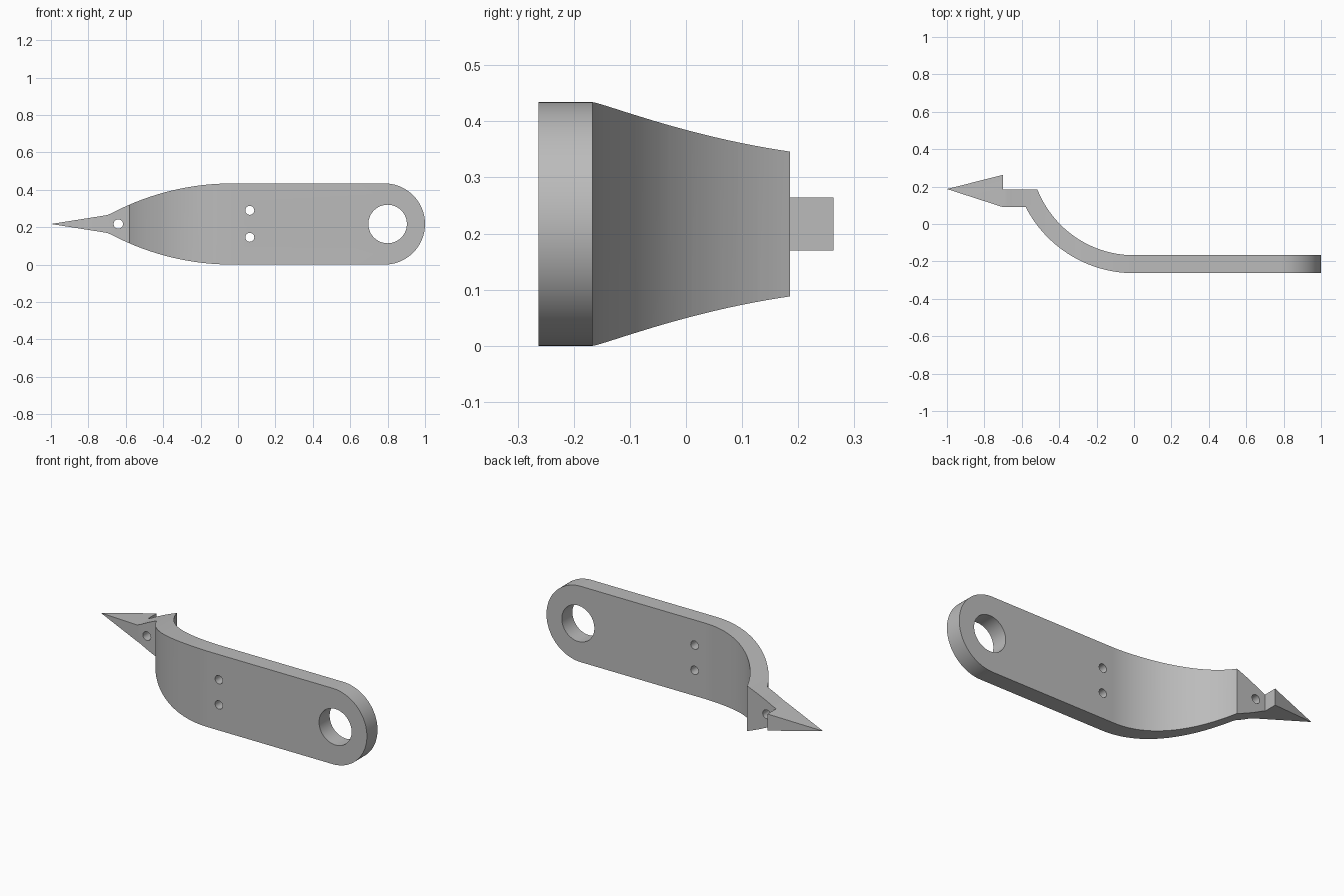
import bpy, bmesh
from math import sin, cos, pi, sqrt, asin
from mathutils import Vector

cube = bpy.data.objects.get("Cube")
if cube:
    bpy.data.objects.remove(cube, do_unlink=True)

MID = 0.217      # half the height of the plate
BACK, FRONT = -0.167, -0.263


def prism(name, points, axis, low, high):
    """Extrude a closed 2D outline along z (plan, x-y) or y (elevation, x-z)."""
    bm = bmesh.new()
    if axis == "z":
        verts = [bm.verts.new((a, b, low)) for a, b in points]
        step = Vector((0, 0, high - low))
    else:
        verts = [bm.verts.new((a, low, b)) for a, b in points]
        step = Vector((0, high - low, 0))
    face = bm.faces.new(verts)
    top = bmesh.ops.extrude_face_region(bm, geom=[face])["geom"]
    bmesh.ops.translate(bm, vec=step, verts=[v for v in top if isinstance(v, bmesh.types.BMVert)])
    bmesh.ops.recalc_face_normals(bm, faces=bm.faces)
    mesh = bpy.data.meshes.new(name)
    bm.to_mesh(mesh)
    bm.free()
    obj = bpy.data.objects.new(name, mesh)
    bpy.context.collection.objects.link(obj)
    return obj


def circle(x, z, r, n):
    return [(x + r * cos(2 * pi * i / n), z + r * sin(2 * pi * i / n)) for i in range(n)]


def bend(radius, end_y, n=32):
    """Arc in plan from x = 0 round to the height end_y."""
    cy = BACK + 0.555
    end = pi / 2 - asin((cy - end_y) / radius)
    return [(-radius * sin(end * i / n), cy - radius * cos(end * i / n)) for i in range(n + 1)]


# Plan: flat plate, bent neck and barbed spike
plan = [(1.1, FRONT), (1.1, BACK)]
plan += bend(0.555, 0.185)
plan += [(-0.7, 0.185), (-0.7, 0.263), (-1, 0.187), (-0.7, 0.09)]
plan += reversed(bend(0.555 + BACK - FRONT, 0.09))
hook = prism("hooked_lever", plan, "z", -0.2, 0.7)

# Elevation: pointed tip, curved taper and rounded end, mirrored about the middle
R, start = 1.39, -0.03
upper = [(-0.7, 0.0475)]
for i in range(1, 33):
    x = -0.7 + (start + 0.7) * i / 32
    upper.append((x, MID - R + sqrt(R * R - (x - start) ** 2)))
upper += [(1 - MID + MID * sin(pi / 2 * i / 24), MID * cos(pi / 2 * i / 24)) for i in range(24)]
outline = [(-1, MID)] + [(x, MID + h) for x, h in upper] + [(1, MID)]
outline += [(x, MID - h) for x, h in reversed(upper)]
cutters = [(prism("outline_cutter", outline, "y", -0.6, 0.6), "INTERSECT")]

# Ring hole, pair of screw holes and spike hole
for x, z, r, n in [(0.8, MID, 0.103, 64), (0.063, 0.29, 0.024, 32),
                   (0.063, 0.146, 0.024, 32), (-0.64, MID, 0.025, 32)]:
    cutters.append((prism("hole_cutter", circle(x, z, r, n), "y", -0.6, 0.6), "DIFFERENCE"))

for cutter, operation in cutters:
    cutter.hide_render = True
    mod = hook.modifiers.new("cut", "BOOLEAN")
    mod.operation, mod.solver, mod.object = operation, "EXACT", cutter

# Bake the cuts and drop the cutters
graph = bpy.context.evaluated_depsgraph_get()
graph.update()
baked = bpy.data.meshes.new_from_object(hook.evaluated_get(graph))
hook.modifiers.clear()
hook.data = baked
for cutter, _ in cutters:
    bpy.data.objects.remove(cutter, do_unlink=True)

# Plain grey finish
grey = bpy.data.materials.new("grey")
grey.use_nodes = True
colour = (0.5, 0.5, 0.5, 1)
grey.diffuse_color = colour
grey.node_tree.nodes["Principled BSDF"].inputs["Base Color"].default_value = colour
hook.data.materials.clear()
hook.data.materials.append(grey)

bpy.ops.object.select_all(action="DESELECT")
hook.select_set(True)
bpy.context.view_layer.objects.active = hook
bpy.ops.object.shade_smooth_by_angle()
